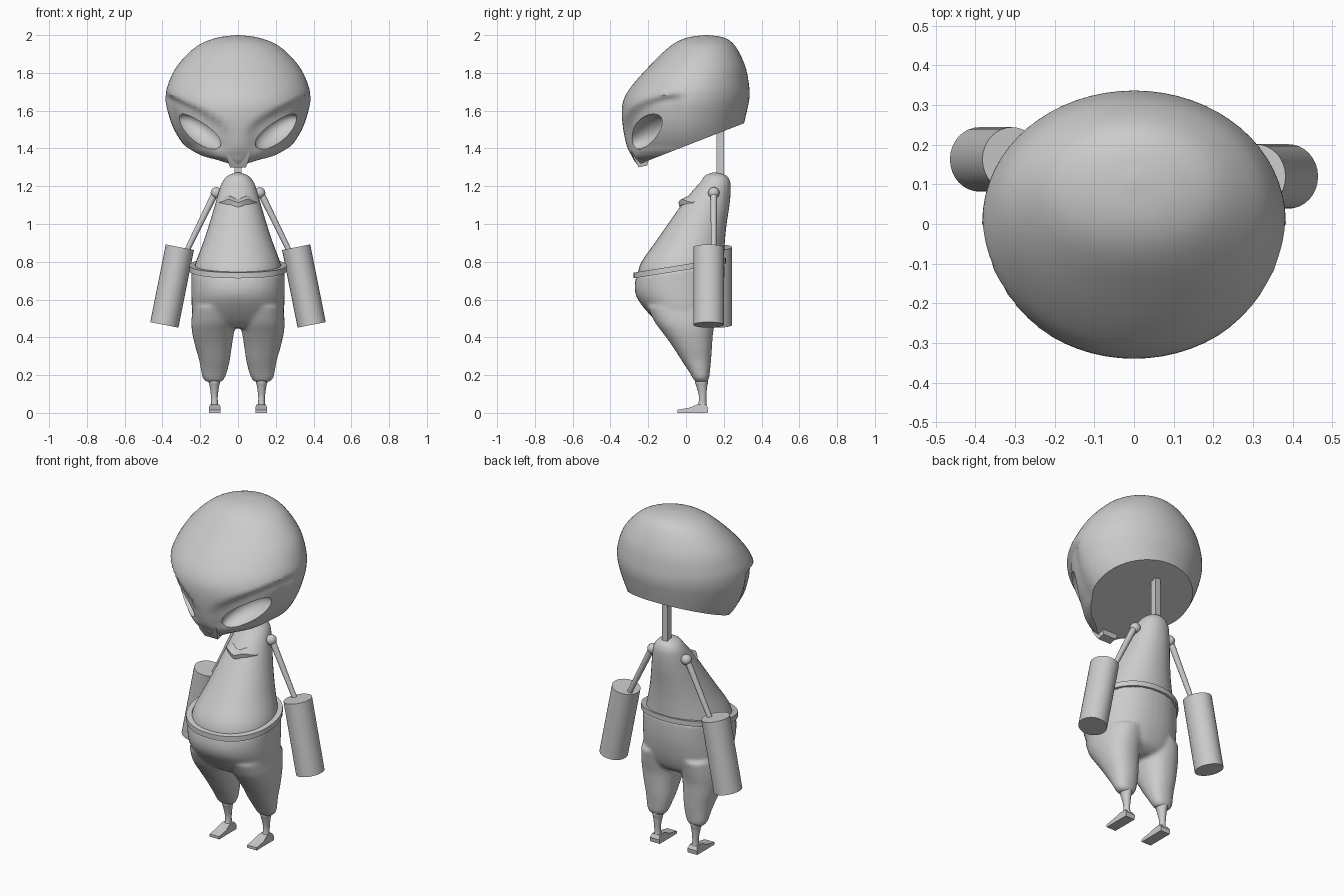
import bpy, bmesh, math
from mathutils import Vector, Matrix

if "Cube" in bpy.data.objects:
    bpy.data.objects.remove(bpy.data.objects["Cube"])

grey = bpy.data.materials.new("plain_grey")
grey.diffuse_color = (0.6, 0.6, 0.6, 1)
grey.use_nodes = True
grey.node_tree.nodes["Principled BSDF"].inputs["Base Color"].default_value = grey.diffuse_color


def finish(name, bm, angle=35, mods=None):
    """Turn a bmesh into a named, shaded object."""
    bmesh.ops.recalc_face_normals(bm, faces=bm.faces)
    me = bpy.data.meshes.new(name)
    bm.to_mesh(me)
    bm.free()
    me.materials.append(grey)
    ob = bpy.data.objects.new(name, me)
    bpy.context.collection.objects.link(ob)
    bpy.ops.object.select_all(action='DESELECT')
    ob.select_set(True)
    bpy.context.view_layer.objects.active = ob
    for kind, props in mods or []:
        m = ob.modifiers.new(kind.lower(), kind)
        for k, v in props.items():
            setattr(m, k, v)
        bpy.ops.object.modifier_apply(modifier=m.name)
    bpy.ops.object.shade_smooth_by_angle(angle=math.radians(angle))
    return ob


def spline(rows, steps):
    """Catmull-Rom interpolation through rows of numbers."""
    out = []
    for i in range(len(rows) - 1):
        a, b, c, d = (Vector(rows[max(0, min(len(rows) - 1, i + k))]) for k in (-1, 0, 1, 2))
        for s in range(steps):
            t = s / steps
            out.append(b + (c - a) * t * 0.5 + (a * 2 - b * 5 + c * 4 - d) * t * t * 0.5
                       + (b * 3 - a - c * 3 + d) * t ** 3 * 0.5)
    return out + [Vector(rows[-1])]


def loft(bm, rows, seg=32, steps=4, power=1.0):
    """Closed loft; each row is (z, x_min, x_max, y_front, y_back)."""
    rings = []
    for z, x0, x1, y0, y1 in spline(rows, steps):
        ring = []
        for k in range(seg):
            a = 2 * math.pi * k / seg
            c, s = math.cos(a), math.sin(a)
            c = math.copysign(abs(c) ** power, c)
            s = math.copysign(abs(s) ** power, s)
            ring.append(bm.verts.new(((x0 + x1) / 2 + (x1 - x0) / 2 * c,
                                      (y0 + y1) / 2 + (y1 - y0) / 2 * s, z)))
        rings.append(ring)
    for r, q in zip(rings, rings[1:]):
        for k in range(seg):
            bm.faces.new((r[k], r[(k + 1) % seg], q[(k + 1) % seg], q[k]))
    bm.faces.new(rings[0])
    bm.faces.new(rings[-1])


def sym(rows):
    return [(z, -w, w, f, b) for z, w, f, b in rows]


def clamp(v):
    return max(0.0, min(1.0, v))


def prism(bm, outline, x):
    """Extrude a (y, z) outline across -x..x."""
    l, r = ([bm.verts.new((s * x, y, z)) for y, z in outline] for s in (-1, 1))
    n = len(outline)
    bm.faces.new(l)
    bm.faces.new(r)
    for i in range(n):
        bm.faces.new((l[i], l[(i + 1) % n], r[(i + 1) % n], r[i]))


def tube(name, a, b, r1, r2, squash=1.0, seg=24):
    a, b = Vector(a), Vector(b)
    bm = bmesh.new()
    m = (Matrix.Translation((a + b) / 2) @ (b - a).to_track_quat('Z', 'X').to_matrix().to_4x4())
    bmesh.ops.create_cone(bm, cap_ends=True, segments=seg, radius1=r1, radius2=r2,
                          depth=(b - a).length, matrix=m)
    mid = (a.y + b.y) / 2
    for v in bm.verts:
        v.co.y = mid + (v.co.y - mid) * squash
    return finish(name, bm)


# Eye socket cutters
cutters = []
for side in (1, -1):
    long = Vector((0.21, 0.17, 0.16)).normalized()
    out = Vector((0.6, -0.78, -0.1))
    out = (out - long * out.dot(long)).normalized()
    up = long.cross(out)
    basis = Matrix((long * 0.155, out * 0.09, up * 0.065)).transposed().to_4x4()
    m = (Matrix.Diagonal((side, 1, 1, 1)) @ Matrix.Translation((0.21, -0.22, 1.487)) @ basis)
    bm = bmesh.new()
    bmesh.ops.create_uvsphere(bm, u_segments=32, v_segments=20, radius=1, matrix=m)
    cut = finish("eye_cutter", bm)
    cut.hide_render = True
    cut.hide_viewport = False
    cutters.append(cut)

# Head: rounded skull, recessed face under the brow, slanted flat underside
bm = bmesh.new()
loft(bm, sym([(1.27, .06, -.22, .2), (1.33, .13, -.27, .25), (1.36, .21, -.287, .27),
              (1.41, .28, -.312, .285), (1.5, .34, -.332, .3), (1.6, .375, -.34, .323),
              (1.67, .383, -.325, .336), (1.74, .37, -.28, .333), (1.84, .32, -.19, .312),
              (1.94, .22, -.085, .262), (1.985, .115, .0, .205), (2.0, .01, .1, .12)]), 64, 5)
for v in bm.verts:
    x, y, z = v.co
    a = abs(x)
    brow = 1.5 + 0.19 * (max(0, a - 0.06) / 0.31) ** 0.7
    s = (clamp((brow - z) / 0.03) * clamp(-y / 0.07) * clamp((a - 0.03) / 0.07)
         * clamp((z - 1.36) / 0.05))
    v.co.x *= 1 - 0.07 * s
    v.co.y *= 1 - 0.07 * s
bmesh.ops.bisect_plane(bm, geom=bm.verts[:] + bm.edges[:] + bm.faces[:], clear_inner=True,
                       plane_co=(0, 0.285, 1.525), plane_no=(0, -0.39, 1))
bmesh.ops.holes_fill(bm, edges=[e for e in bm.edges if e.is_boundary])
finish("head", bm, 35, [('BOOLEAN', {"object": c, "operation": 'DIFFERENCE', "solver": 'EXACT'})
                        for c in cutters])
for c in cutters:
    bpy.data.objects.remove(c)

# Small beak under the face
bm = bmesh.new()
prism(bm, [(-.29, 1.385), (-.275, 1.345), (-.25, 1.3), (-.205, 1.31), (-.195, 1.35), (-.22, 1.39)], .042)
for v in bm.verts:
    if v.co.z > 1.34:
        v.co.x *= 1.4
finish("beak", bm)

# Square neck post
bm = bmesh.new()
prism(bm, [(.162, 1.2), (.2, 1.2), (.2, 1.6), (.162, 1.6)], .018)
finish("neck", bm)

# Torso
bm = bmesh.new()
loft(bm, sym([(.68, .235, -.255, .2), (.78, .228, -.245, .2), (.9, .185, -.165, .205),
              (1.0, .152, -.095, .215), (1.1, .122, -.025, .23), (1.17, .102, .03, .236),
              (1.22, .084, .075, .234), (1.255, .055, .1, .215), (1.272, .012, .14, .17)]), 40, 4, 0.95)
finish("torso", bm, 50)

# Lip-like chest ledge
bm = bmesh.new()
top, low = [], []
N = 10
cols = []
for i in range(N + 1):
    t = i / N * 2 - 1
    y = -.04 + .075 * t * t
    lift = .008 * math.cos(t * math.pi * 2)
    cols.append([bm.verts.new((.1 * t, yy, zz - lift)) for yy, zz in
                 ((y, 1.122), (y + .006, 1.097), (.1, 1.09), (.1, 1.15), (y + .035, 1.14))])
for p, q in zip(cols, cols[1:]):
    for k in range(5):
        bm.faces.new((p[k], p[(k + 1) % 5], q[(k + 1) % 5], q[k]))
bm.faces.new(cols[0])
bm.faces.new(cols[-1])
finish("chest_ledge", bm)

# Trousers: hips and two baggy legs fused together
bm = bmesh.new()
loft(bm, sym([(.45, .15, -.1, .1), (.48, .215, -.15, .145), (.54, .242, -.205, .175),
              (.62, .247, -.255, .195), (.69, .247, -.272, .203), (.765, .247, -.265, .203)]), 40, 4, 0.9)
for v in bm.verts:
    v.co.z += 0.16 * v.co.y * clamp((v.co.z - .5) / .26)
for side in (1, -1):
    rows = [(.165, .085, .17, .047, .115), (.185, .07, .187, .035, .123), (.22, .057, .195, .015, .127),
            (.28, .043, .206, -.025, .133), (.35, .033, .226, -.07, .138), (.42, .022, .242, -.12, .143),
            (.48, .012, .247, -.165, .155), (.56, .008, .24, -.205, .17)]
    loft(bm, [(z, *sorted((side * a, side * b)), f, k) for z, a, b, f, k in rows], 32, 4, 0.9)
finish("trousers", bm, 60, [('REMESH', {"mode": 'VOXEL', "voxel_size": 0.011}),
                            ('SMOOTH', {"factor": 0.5, "iterations": 5})])

# Belt: tilted flat band
bm = bmesh.new()
S = 48
rings = []
for k in range(S):
    a = 2 * math.pi * k / S
    pts = []
    for g, h in ((.0, -.015), (.0, .015), (-.03, .015), (-.03, -.015)):
        y = -.033 + (.244 + g) * math.copysign(abs(math.sin(a)) ** .92, math.sin(a))
        x = (.258 + g) * math.copysign(abs(math.cos(a)) ** .92, math.cos(a))
        pts.append(bm.verts.new((x, y, .772 + .16 * y + h)))
    rings.append(pts)
for k in range(S):
    p, q = rings[k], rings[(k + 1) % S]
    for j in range(4):
        bm.faces.new((p[j], p[(j + 1) % 4], q[(j + 1) % 4], q[j]))
finish("belt", bm)

# Ankles and feet
for side, word in ((1, "right"), (-1, "left")):
    bm = bmesh.new()
    rows = [(.015, .1, .148, .055, .115), (.05, .106, .142, .066, .108), (.09, .107, .143, .068, .108),
            (.14, .1, .15, .055, .112), (.16, .096, .155, .048, .117), (.185, .096, .155, .048, .117)]
    loft(bm, [(z, *sorted((side * a, side * b)), f, k) for z, a, b, f, k in rows], 16, 3)
    finish(word + "_ankle", bm)
    bm = bmesh.new()
    prism(bm, [(-.045, 0), (.115, 0), (.118, .025), (.105, .045), (.06, .045), (.02, .028), (-.045, .016)], .031)
    for v in bm.verts:
        v.co.x = v.co.x * (0.8 if v.co.z > .04 else 1) + side * .123
    finish(word + "_foot", bm)

# Arms: shoulder ball, thin rod and heavy cylinder
for side, word, y in ((1, "right", .12), (-1, "left", .163)):
    ya = .147 if side > 0 else .16
    bm = bmesh.new()
    bmesh.ops.create_uvsphere(bm, u_segments=16, v_segments=10, radius=.03,
                              matrix=Matrix.Translation((side * .115, ya, 1.165)))
    finish(word + "_shoulder", bm)
    tube(word + "_arm", (side * .118, ya, 1.17), (side * .275, ya, .85), .018, .014, seg=12)
    tube(word + "_forearm", (side * .308, y, .877), (side * .39, y, .466), .076, .076, 1.07, 32)
